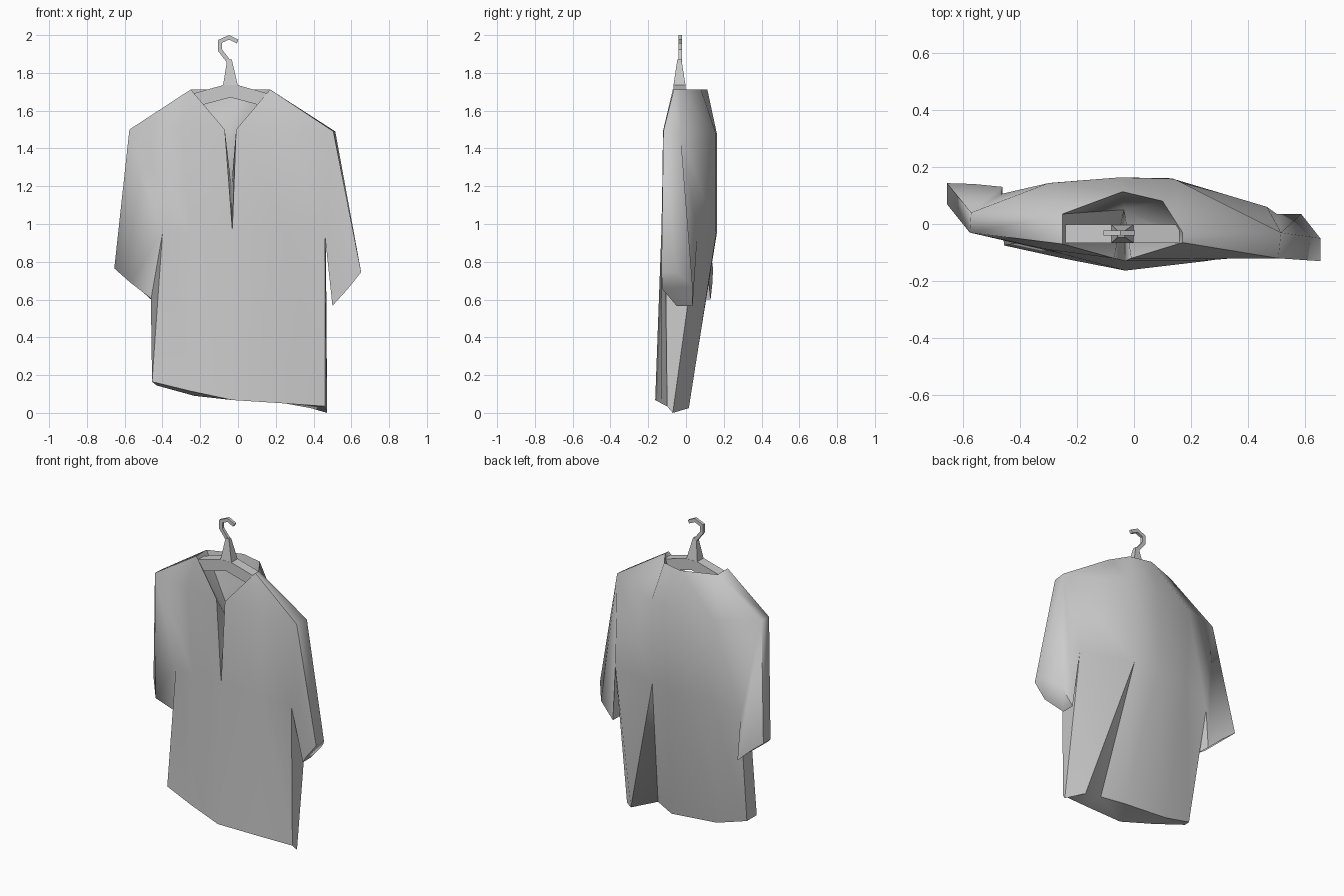
import bpy, bmesh
from mathutils import Vector

if "Cube" in bpy.data.objects:
    bpy.data.objects.remove(bpy.data.objects["Cube"])


def loft(bm, rows, closed=False, caps=False):
    """Join successive rows of points with quads."""
    vs = [[bm.verts.new(p) for p in row] for row in rows]
    n = len(rows[0])
    for a, b in zip(vs, vs[1:]):
        for i in range(n if closed else n - 1):
            j = (i + 1) % n
            bm.faces.new((a[i], a[j], b[j], b[i]))
    if caps:
        bm.faces.new(vs[0])
        bm.faces.new(vs[-1][::-1])


def weld(bm):
    bmesh.ops.remove_doubles(bm, verts=bm.verts, dist=0.001)
    bmesh.ops.dissolve_degenerate(bm, edges=bm.edges, dist=0.0005)


def finish(bm, name, angle=None):
    weld(bm)
    bmesh.ops.recalc_face_normals(bm, faces=bm.faces)
    me = bpy.data.meshes.new(name)
    bm.to_mesh(me)
    bm.free()
    ob = bpy.data.objects.new(name, me)
    bpy.context.collection.objects.link(ob)
    if angle:
        bpy.ops.object.select_all(action='DESELECT')
        ob.select_set(True)
        bpy.context.view_layer.objects.active = ob
        bpy.ops.object.shade_smooth_by_angle(angle=angle, keep_sharp_edges=True)
    return ob


# Shirt body: rows run from the right slit edge round the back to the left slit edge
neck = [(.17, -.065, 1.712), (.17, -.065, 1.712), (.17, -.065, 1.712), (.17, -.03, 1.712),
        (.10, .08, 1.712), (.10, .08, 1.712), (-.04, .113, 1.712), (-.25, .035, 1.712),
        (-.25, .035, 1.712), (-.25, -.07, 1.712), (-.25, -.07, 1.712), (-.25, -.07, 1.712)]
shoulder = [(-.01, -.12, 1.5), (.26, -.122, 1.49), (.505, -.12, 1.49), (.515, -.03, 1.49),
            (.14, .158, 1.48), (.14, .158, 1.48), (-.05, .163, 1.48), (-.30, .143, 1.47),
            (-.57, .04, 1.5), (-.575, -.03, 1.5), (-.30, -.09, 1.5), (-.07, -.12, 1.5)]
armpit = [(-.03, -.13, .97), (.25, -.128, .95), (.46, -.11, .94), (.465, .06, .94),
          (.13, .16, .95), (.13, .16, .95), (-.05, .163, .95), (-.28, .145, .95),
          (-.465, .105, .87), (-.40, -.065, .95), (-.25, -.105, .95), (-.03, -.13, .97)]
hem = [(-.03, -.163, .068), (.25, -.13, .05), (.46, -.10, .035), (.472, -.07, .0),
       (.385, .015, .025), (.225, -.035, .085), (.09, .02, .065), (-.23, .015, .09),
       (-.43, -.01, .145), (-.455, -.075, .165), (-.25, -.12, .115), (-.03, -.163, .068)]
bm = bmesh.new()
loft(bm, [neck, shoulder, armpit, hem])

# Open the armholes
for f in list(bm.faces):
    z = f.calc_center_median().z
    if 1.1 < z < 1.4 and all(abs(v.co.x) > .38 for v in f.verts):
        bm.faces.remove(f)


# Sleeves: four armhole corners widen to a six-sided cuff
def sleeve(front, back, cuff):
    sf, sb, af, ab = shoulder[front], shoulder[back], armpit[front], armpit[back]
    loft(bm, [[sf, sb, sb, ab, af, sf], cuff], closed=True)


sleeve(2, 3, [(.652, -.13, .745), (.652, -.05, .745), (.585, .035, .67),
              (.50, .035, .567), (.50, -.05, .567), (.58, -.125, .655)])
sleeve(9, 8, [(-.655, .07, .765), (-.655, .143, .765), (-.56, .14, .69),
              (-.46, .13, .60), (-.46, .03, .605), (-.57, -.03, .69)])

# Neck pocket: the opening folds in to a point behind the slit
rim = [armpit[0], shoulder[0]] + neck[2:5] + [neck[6], neck[8], neck[9], shoulder[11]]
rim.append(rim[0])
loft(bm, [rim, [(-.035, .05, 1.2)] * len(rim)])

# Close hem and cuffs
weld(bm)
caps = bmesh.ops.holes_fill(bm, edges=bm.edges, sides=0)["faces"]
bmesh.ops.triangulate(bm, faces=caps)

# Crisp fold lines on the back dart
apex = Vector(armpit[4])
for e in bm.edges:
    p, q = sorted((v.co for v in e.verts), key=lambda c: -c.z)
    if (p - apex).length < .005 and any((q - Vector(hem[i])).length < .005 for i in (4, 5)):
        e.smooth = False
finish(bm, "shirt", 1.1)

# Hanger arms: shallow chevron profile with depth
prof = [(-.24, 1.69), (-.08, 1.735), (0, 1.735), (.16, 1.69), (.16, 1.617),
        (-.04, 1.67), (-.24, 1.617)]
bm = bmesh.new()
loft(bm, [[(x, y, z) for x, z in prof] for y in (-.067, -.002)], closed=True, caps=True)
finish(bm, "hanger_arms")


# Hanger stem: tapered post
def rect(x0, x1, y0, y1, z):
    return [(x0, y0, z), (x1, y0, z), (x1, y1, z), (x0, y1, z)]


bm = bmesh.new()
loft(bm, [rect(-.08, 0, -.067, -.002, 1.73), rect(-.057, -.033, -.046, -.024, 1.87)],
     closed=True, caps=True)
finish(bm, "hanger_stem")

# Hanger hook: square section swept along a bent path with mitred corners
path = [Vector((x, 0, z)) for x, z in
        [(-.045, 1.855), (-.095, 1.92), (-.095, 1.967), (-.047, 1.988), (-.002, 1.966)]]
rings = []
for i, p in enumerate(path):
    a = (p - path[i - 1]).normalized() if i else (path[1] - p).normalized()
    b = (path[i + 1] - p).normalized() if i < len(path) - 1 else a
    t = (a + b).normalized()
    side = Vector((-t.z, 0, t.x)) * (.011 / t.dot(a))
    rings.append([p + side * s + Vector((0, y, 0))
                  for s, y in ((1, -.041), (1, -.022), (-1, -.022), (-1, -.041))])
bm = bmesh.new()
loft(bm, rings, closed=True, caps=True)
finish(bm, "hanger_hook")
